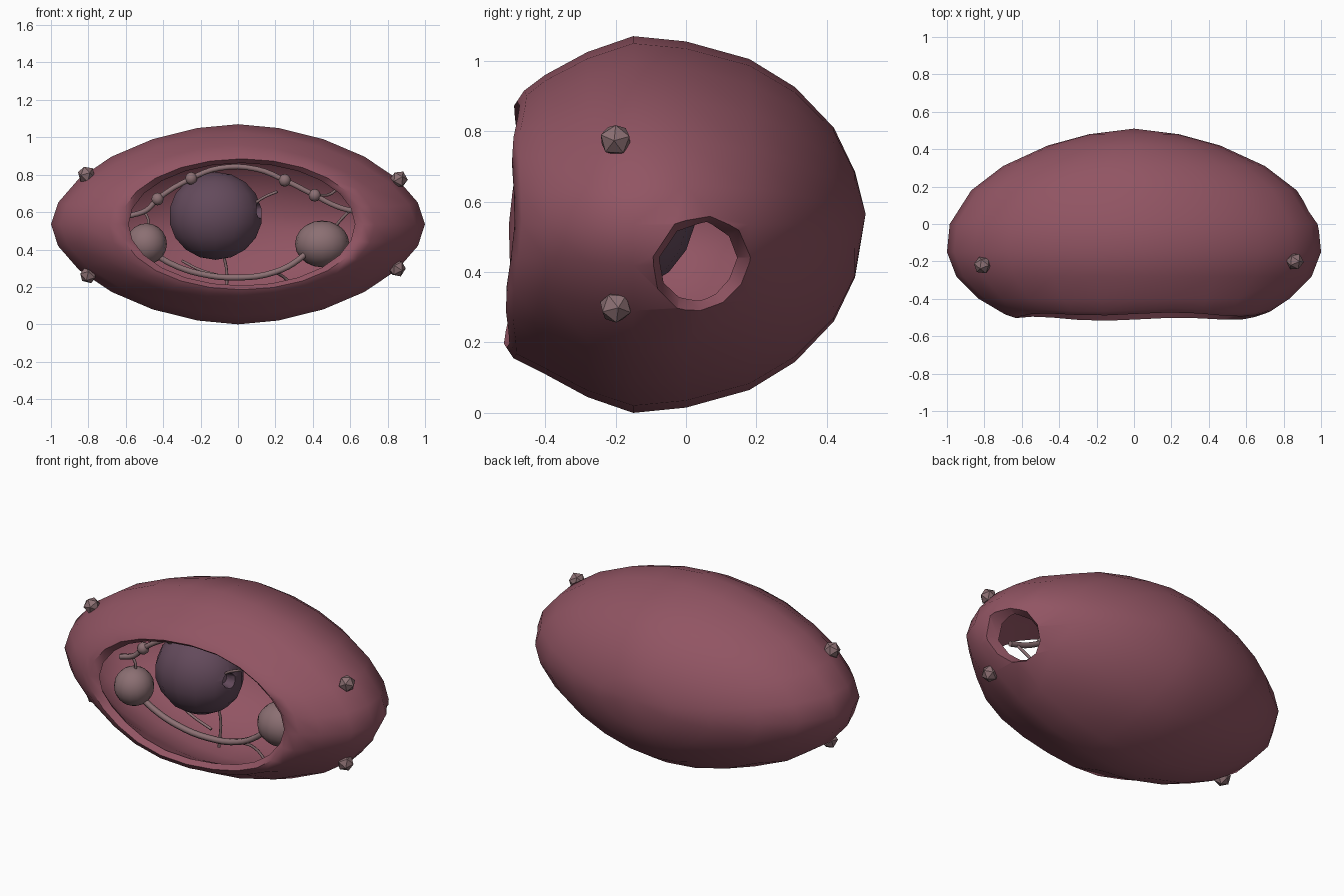
import bpy, bmesh, math, random
from mathutils import Vector

if "Cube" in bpy.data.objects:
    bpy.data.objects.remove(bpy.data.objects["Cube"])

random.seed(4)
CZ = 0.535


def material(name, rgb):
    m = bpy.data.materials.new(name)
    m.diffuse_color = (*rgb, 1)
    m.use_nodes = True
    m.node_tree.nodes["Principled BSDF"].inputs["Base Color"].default_value = m.diffuse_color
    return m


PINK = material("membrane_pink", (0.285, 0.09, 0.125))
PURPLE = material("nucleus_purple", (0.125, 0.068, 0.105))
MAUVE = material("organelle_mauve", (0.26, 0.16, 0.17))


def smooth(ob, angle=40):
    bpy.ops.object.select_all(action='DESELECT')
    ob.select_set(True)
    bpy.context.view_layer.objects.active = ob
    bpy.ops.object.shade_smooth_by_angle(angle=math.radians(angle))


def cut_cone(ob, loc, direction, r1, r2, depth):
    """Subtract a flared cone from ob, then remove the cutter."""
    rot = Vector(direction).to_track_quat('Z', 'Y').to_euler()
    bpy.ops.mesh.primitive_cone_add(vertices=10, radius1=r1, radius2=r2, depth=depth,
                                    location=loc, rotation=rot)
    cutter = bpy.context.object
    cutter.hide_render = True
    mod = ob.modifiers.new("hole", 'BOOLEAN')
    mod.operation = 'DIFFERENCE'
    mod.solver = 'EXACT'
    mod.object = cutter
    bpy.context.view_layer.objects.active = ob
    bpy.ops.object.modifier_apply(modifier=mod.name)
    bpy.data.objects.remove(cutter)


def ball(name, loc, radii, mat, segs=16, rings=10):
    bpy.ops.mesh.primitive_uv_sphere_add(segments=segs, ring_count=rings, radius=1, location=loc)
    ob = bpy.context.object
    ob.name = name
    ob.scale = radii
    bpy.ops.object.transform_apply(location=False, rotation=False, scale=True)
    ob.data.materials.append(mat)
    smooth(ob, 60)
    return ob


def tube(name, pts, r, mat):
    cu = bpy.data.curves.new(name, 'CURVE')
    cu.dimensions = '3D'
    cu.bevel_depth = r
    cu.bevel_resolution = 1
    cu.resolution_u = 4
    cu.use_fill_caps = True
    sp = cu.splines.new('BEZIER')
    sp.bezier_points.add(len(pts) - 1)
    for p, co in zip(sp.bezier_points, pts):
        p.co = co
        p.handle_left_type = p.handle_right_type = 'AUTO'
    cu.materials.append(mat)
    ob = bpy.data.objects.new(name, cu)
    bpy.context.collection.objects.link(ob)
    return ob


# Hollow shell: oval rings (y, half width, half height) from back, over the rim, to inner back
profile = [(.48, .24, .15), (.42, .46, .275), (.31, .70, .39), (.18, .87, .47), (0, .985, .52),
           (-.15, 1, .535), (-.28, .95, .49), (-.4, .83, .425), (-.475, .71, .38),
           (-.495, .65, .35), (-.465, .605, .328), (-.43, .64, .345), (-.36, .77, .385),
           (-.25, .88, .44), (-.1, .93, .475), (.05, .90, .455), (.18, .79, .41),
           (.3, .61, .33), (.4, .36, .2)]
N = 24


def power(v, e):
    return math.copysign(abs(v) ** e, v)


bm = bmesh.new()
rings = []
for y, rx, rz in profile:
    rim = y < -.42
    e = 1.0 if rim else 1.13        # body ends are slightly pointed, the rim is a true oval
    ring = []
    for i in range(N):
        a = 2 * math.pi * i / N
        c, s = math.cos(a), math.sin(a)
        dy = (.015 * s + .008 * math.cos(5 * a)) if rim else 0
        ring.append(bm.verts.new((rx * power(c, e) + (.02 if rim else 0), y + dy,
                                  CZ + rz * power(s, e))))
    rings.append(ring)
for a, b in zip(rings, rings[1:]):
    for i in range(N):
        j = (i + 1) % N
        bm.faces.new((a[i], a[j], b[j], b[i]))
for ring, y in ((rings[0], .51), (rings[-1], .44)):
    tip = bm.verts.new((0, y, CZ + .03))
    for i in range(N):
        bm.faces.new((ring[i], ring[(i + 1) % N], tip))
bmesh.ops.recalc_face_normals(bm, faces=bm.faces[:])
me = bpy.data.meshes.new("outer_shell")
bm.to_mesh(me)
bm.free()
shell = bpy.data.objects.new("outer_shell", me)
bpy.context.collection.objects.link(shell)
me.materials.append(PINK)

# Flared side opening on the right end
cut_cone(shell, (.89, .06, .395), (1, .2, -.12), .075, .235, .32)
smooth(shell, 60)

# Nucleus with a small crater on its right
nucleus = ball("nucleus", (-.12, -.19, .58), (.255, .22, .235), PURPLE, 14, 9)
cut_cone(nucleus, (.13, -.25, .61), (.24, -.08, .03), .03, .065, .16)
smooth(nucleus, 50)

# Two large bodies on the ring
ball("left_body", (-.49, -.28, .43), (.11, .11, .11), MAUVE)
ball("right_body", (.45, -.22, .43), (.145, .13, .125), MAUVE)

# Upper and lower arcs of the inner ring
Y = -.28
tube("upper_arc", [(x, Y, z) for x, z in ((-.58, .58), (-.49, .61), (-.43, .67), (-.25, .78),
     (-.1, .835), (.1, .83), (.25, .77), (.41, .69), (.53, .63), (.64, .6))], .016, MAUVE)
tube("lower_arc", [(x, Y, z) for x, z in ((-.45, .38), (-.36, .325), (-.2, .27), (0, .25),
     (.2, .28), (.33, .35), (.4, .42))], .018, MAUVE)

# Beads along the upper arc
for i, (x, z) in enumerate(((-.43, .67), (-.25, .78), (.25, .77), (.41, .69))):
    ball(f"bead_{i}", (x, Y, z), (.034,) * 3, MAUVE, 10, 6)

# Thin strands tying the parts to the wall
strands = [((-.5, Y, .6), (-.48, Y, .56), (-.49, Y, .5)),
           ((.6, Y, .61), (.56, -.26, .57), (.5, -.23, .5)),
           ((.08, -.25, .64), (.14, -.27, .68), (.21, -.28, .71)),
           ((-.08, -.1, .38), (-.06, -.08, .28), (-.07, -.08, .1)),
           ((-.3, -.15, .34), (-.2, -.16, .29), (-.05, -.18, .25)),
           ((.2, Y, .28), (.26, -.22, .24), (.34, -.2, .15)),
           ((.41, Y, .69), (.5, -.2, .7), (.62, -.12, .84))]
for i, pts in enumerate(strands):
    tube(f"strand_{i}", pts, .008, MAUVE)

# Faceted studs at the four outer corners
for i, p in enumerate(((-.81, -.22, .80), (.86, -.2, .775), (-.8, -.21, .265), (.85, -.2, .3))):
    bpy.ops.mesh.primitive_ico_sphere_add(subdivisions=1, radius=.048, location=p,
                                          rotation=[random.uniform(0, 3) for _ in range(3)])
    stud = bpy.context.object
    stud.name = f"stud_{i}"
    stud.data.materials.append(MAUVE)
